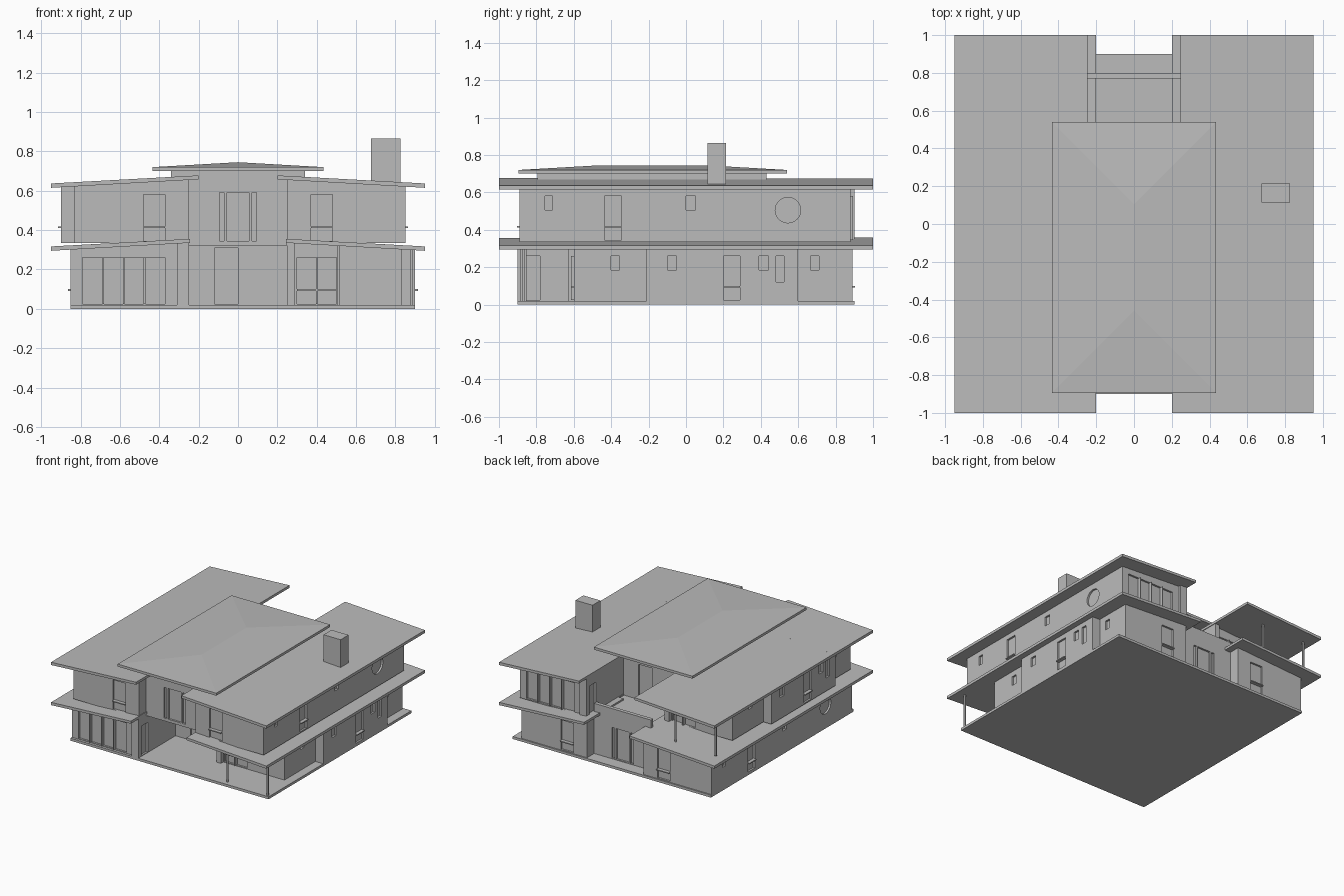
import bpy
import bmesh
from math import pi
from mathutils import Matrix, Vector

cube = bpy.data.objects.get("Cube")
if cube:
    bpy.data.objects.remove(cube)

grey = bpy.data.materials.new("plain_grey")
grey.use_nodes = True
colour = (0.5, 0.5, 0.5, 1)
grey.diffuse_color = colour
grey.node_tree.nodes["Principled BSDF"].inputs["Base Color"].default_value = colour


def make(name, bm):
    bmesh.ops.recalc_face_normals(bm, faces=bm.faces)
    mesh = bpy.data.meshes.new(name)
    bm.to_mesh(mesh)
    bm.free()
    mesh.materials.append(grey)
    ob = bpy.data.objects.new(name, mesh)
    bpy.context.scene.collection.objects.link(ob)
    return ob


def add_box(bm, x0, x1, y0, y1, z0, z1):
    m = Matrix.Translation(((x0 + x1) / 2, (y0 + y1) / 2, (z0 + z1) / 2))
    m = m @ Matrix.Diagonal((x1 - x0, y1 - y0, z1 - z0, 1))
    bmesh.ops.create_cube(bm, size=1, matrix=m)


def box(name, *dims):
    bm = bmesh.new()
    add_box(bm, *dims)
    return make(name, bm)


def prism(name, profile, y0, y1):
    """Extrude an x-z profile along y."""
    bm = bmesh.new()
    face = bm.faces.new([bm.verts.new((x, y0, z)) for x, z in profile])
    moved = bmesh.ops.extrude_face_region(bm, geom=[face])["geom"]
    verts = [v for v in moved if isinstance(v, bmesh.types.BMVert)]
    bmesh.ops.translate(bm, vec=(0, y1 - y0, 0), verts=verts)
    return make(name, bm)


def soffit(x):
    """Height of the roof underside."""
    return 0.335 - 0.04 * (abs(x) - 0.25) / 0.7


def wall(name, x0, x1, y0, y1):
    top = [(x1, soffit(x1) + 0.008), (x0, soffit(x0) + 0.008)]
    return prism(name, [(x0, 0.015), (x1, 0.015)] + top, y0, y1)


def carve(ob, cutter):
    mod = ob.modifiers.new("openings", "BOOLEAN")
    mod.operation, mod.solver, mod.object = "DIFFERENCE", "EXACT", cutter
    graph = bpy.context.evaluated_depsgraph_get()
    mesh = bpy.data.meshes.new_from_object(ob.evaluated_get(graph))
    ob.modifiers.clear()
    ob.data = mesh


# Openings: axis of wall, wall position, span along wall, z range, upright bars, rail
LOW, DOOR = (0.185, 0.26), (0.025, 0.26)
OPENINGS = [
    ("x", 0.83, -0.40, -0.355, LOW, 0, 0), ("x", 0.9, -0.10, -0.05, LOW, 0, 0),
    ("x", 0.9, 0.20, 0.29, DOOR, 0, 1), ("x", 0.9, 0.39, 0.44, LOW, 0, 0),
    ("x", 0.9, 0.48, 0.525, (0.12, 0.26), 0, 0), ("x", 0.83, 0.665, 0.71, LOW, 0, 0),
    ("x", -0.85, 0.715, 0.755, LOW, 0, 0), ("x", -0.85, 0.345, 0.435, DOOR, 0, 1),
    ("x", -0.85, -0.05, 0, LOW, 0, 0), ("x", -0.25, -0.86, -0.78, DOOR, 0, 0),
    ("y", -0.88, -0.79, -0.37, DOOR, 3, 0), ("y", -0.6, 0.30, 0.50, DOOR, 1, 1),
    ("y", 0.89, 0.37, 0.48, DOOR, 0, 1), ("y", 0.89, -0.48, -0.37, DOOR, 0, 1),
    ("y", 0.8, -0.095, -0.07, (0.025, 0.27), 0, 0),
    ("y", 0.8, -0.057, 0.057, (0.025, 0.27), 0, 0),
    ("y", 0.8, 0.07, 0.095, (0.025, 0.27), 0, 0),
    ("y", -0.43, -0.12, 0, (0.025, 0.31), 0, 0),
]


def oriented(bm, axis, pos, half, a, b, z0, z1):
    if axis == "x":
        add_box(bm, pos - half, pos + half, a, b, z0, z1)
    else:
        add_box(bm, a, b, pos - half, pos + half, z0, z1)


def storey(prefix, turn, lift):
    """One floor; the upper one is the lower one turned half round."""
    walls = [
        wall("closed_wing", -0.85, -0.25, -0.88, 0.89),
        wall("porch_wing", 0.25, 0.83, -0.6, 0.89),
        wall("side_bay", 0.80, 0.9, -0.21, 0.6),
        box("middle_block", -0.26, 0.26, -0.43, 0.8, 0.015, 0.34),
    ]
    parts = walls + [
        box("corner_pier", -0.31, -0.25, -0.9, -0.87, 0.015, 0.34),
        box("porch_pier", 0.25, 0.29, -0.63, -0.59, 0.015, 0.34),
    ]

    # Window and door recesses, with bars and rails standing in them
    cut, bars = bmesh.new(), bmesh.new()
    for axis, pos, a, b, (z0, z1), count, rail in OPENINGS:
        oriented(cut, axis, pos, 0.015, a, b, z0, z1)
        for i in range(count):
            c = a + (b - a) * (i + 1) / (count + 1)
            oriented(bars, axis, pos, 0.014, c - 0.004, c + 0.004, z0, z1)
        if rail:
            z = z0 + 0.3 * (z1 - z0)
            oriented(bars, axis, pos, 0.014, a, b, z - 0.004, z + 0.004)
    m = Matrix.Translation((-0.85, -0.545, 0.185)) @ Matrix.Rotation(pi / 2, 4, "Y")
    bmesh.ops.create_cone(cut, cap_ends=True, segments=32, radius1=0.068,
                          radius2=0.068, depth=0.03, matrix=m)
    cutter = make("opening_cutter", cut)
    cutter.hide_render = True
    for w in walls:
        carve(w, cutter)
    bpy.data.objects.remove(cutter)
    parts.append(make("window_bars", bars))

    # Porch posts
    for x, y in ((0.88, -0.88), (0.51, -0.86)):
        parts.append(box("porch_post", x - 0.006, x + 0.006, y - 0.006, y + 0.006,
                         0.015, soffit(x) + 0.008))

    # Sloping wing roofs, the back half reaching further in
    for side, label in ((-1, "right"), (1, "left")):
        for inner, y0, y1, end in ((0.245, -1, 0.5, "front"), (0.2, 0.5, 1, "back")):
            o, i = soffit(0.95), soffit(inner)
            shape = [(side * 0.95, o), (side * inner, i),
                     (side * inner, i + 0.02), (side * 0.95, o + 0.022)]
            parts.append(prism(f"{label}_roof_{end}", shape, y0, y1))

    place = Matrix.Translation((0, 0, lift)) @ Matrix.Rotation(turn, 4, "Z")
    for p in parts:
        p.data.transform(place)
        p.name = f"{prefix}_{p.name}"


box("base_slab", -0.85, 0.9, -0.9, 0.9, 0, 0.02)
storey("ground", 0, 0)
storey("upper", pi, 0.32)

# Middle deck, terrace parapet and raised centre walls
box("middle_deck", -0.25, 0.25, -0.8, 0.8, 0.322, 0.345)
box("terrace_parapet", -0.25, 0.25, 0.77, 0.8, 0.33, 0.42)
box("raised_centre", -0.34, 0.34, -0.795, 0.43, 0.625, 0.71)

# Low hipped roof over the centre
bm = bmesh.new()
add_box(bm, -0.435, 0.435, -0.895, 0.54, 0.70, 0.72)
top = max(bm.faces, key=lambda f: f.calc_center_median().z)
rim = list(top.verts)
bm.faces.remove(top)
front, back = bm.verts.new((0, -0.46, 0.745)), bm.verts.new((0, 0.105, 0.745))
near = sorted(rim, key=lambda v: (v.co.y, v.co.x))
fl, fr, bl, br = near
for loop in ((fl, fr, front), (br, bl, back), (fr, br, back, front), (bl, fl, front, back)):
    bm.faces.new(loop)
make("hipped_roof", bm)

box("chimney", 0.675, 0.825, 0.115, 0.215, 0.60, 0.865)
